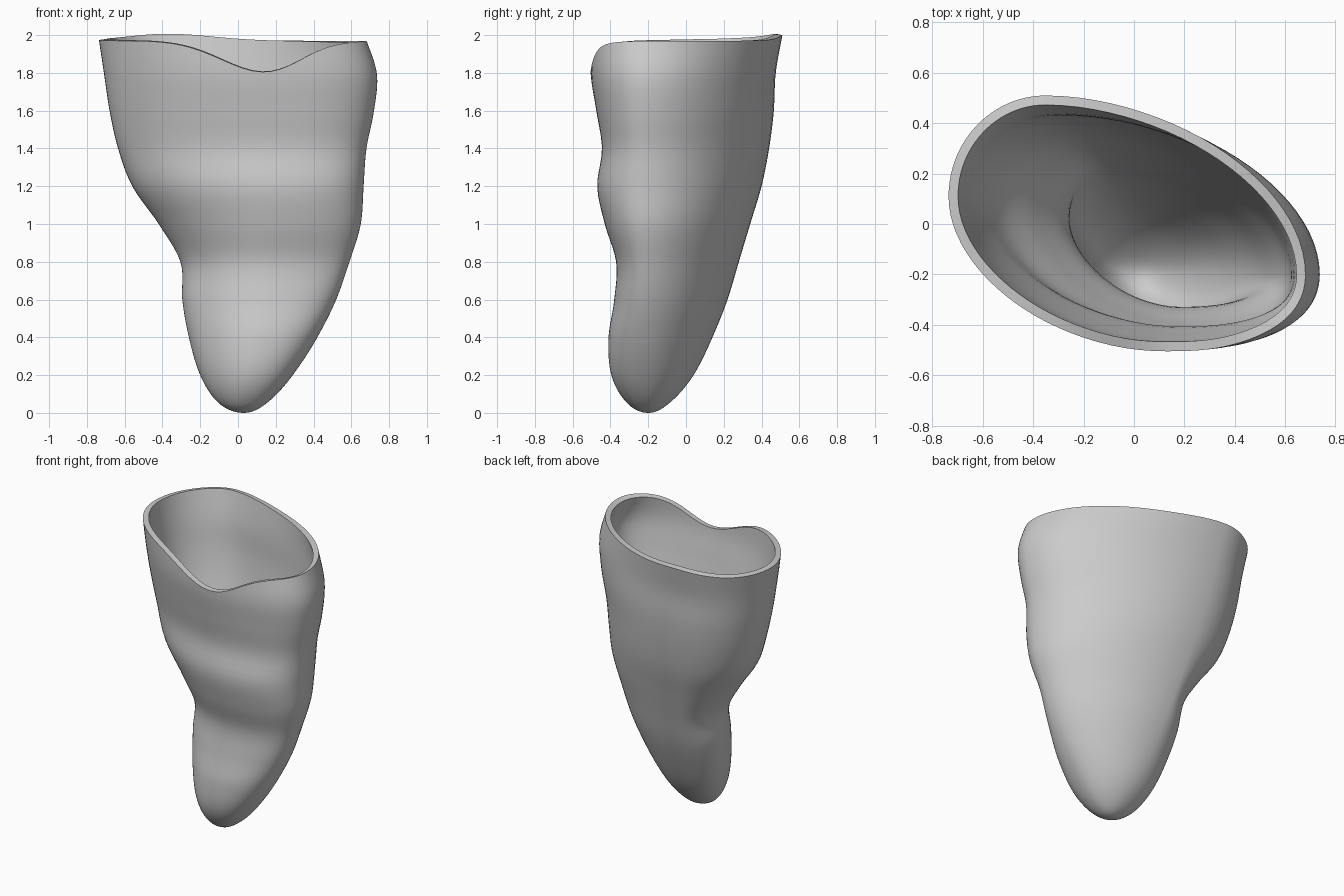
import bpy
import bmesh
import math

cube = bpy.data.objects.get("Cube")
if cube:
    bpy.data.objects.remove(cube, do_unlink=True)

# Height, then extent of the shell: left x, right x, front y, back y
KEYS = [
    (0, .03, .03, -.2, -.2),
    (.05, -.1, .15, -.31, -.09),
    (.2, -.2, .29, -.395, .04),
    (.4, -.26, .42, -.41, .14),
    (.6, -.295, .52, -.38, .22),
    (.8, -.305, .59, -.37, .28),
    (1, -.42, .65, -.43, .34),
    (1.2, -.56, .665, -.47, .4),
    (1.4, -.635, .68, -.445, .44),
    (1.6, -.68, .72, -.475, .465),
    (1.8, -.71, .735, -.505, .475),
    (2, -.74, .67, -.5, .51),
]
STOPS = [math.sqrt(k[0]) for k in KEYS]
SIDE, RINGS, RIM = 24, 72, 1.97


def slope(i, c):
    a, b = max(i - 1, 0), min(i + 1, len(KEYS) - 1)
    return (KEYS[b][c] - KEYS[a][c]) / (STOPS[b] - STOPS[a])


def extents(z):
    """Smoothly interpolated extents at height z."""
    s = min(math.sqrt(z), STOPS[-1])
    i = max(k for k in range(len(KEYS) - 1) if STOPS[k] <= s)
    h = STOPS[i + 1] - STOPS[i]
    t = (s - STOPS[i]) / h
    ease = t * t * (3 - 2 * t)
    return [KEYS[i][c] * (1 - ease) + KEYS[i + 1][c] * ease
            + h * t * (1 - t) * ((1 - t) * slope(i, c) - t * slope(i + 1, c))
            for c in range(1, 5)]


def section_point(z, column):
    """Point of the skewed oval section, going left, front, right, back."""
    left, right, front, back = extents(z)
    pts = [(left, -.2 + .32 * (1 - math.exp(-z / .6))),
           (.03 + .03 * z + .15 * math.sin(math.pi * z / 2), front),
           (right, -.2),
           (.03 - .19 * z, back)]
    q, step = divmod(column, SIDE)
    t = step / SIDE
    p, e = pts[q], pts[(q + 1) % 4]
    k = (.5, .64, .5, .56)[q]
    dx, dy = (e[0] - p[0]) * k, (e[1] - p[1]) * k
    if q % 2 == 0:
        a, b = (p[0], p[1] + dy), (e[0] - dx, e[1])
    else:
        a, b = (p[0] + dx, p[1]), (e[0], e[1] - dy)
    w = ((1 - t) ** 3, 3 * t * (1 - t) ** 2, 3 * t * t * (1 - t), t ** 3)
    return [sum(f * v[c] for f, v in zip(w, (p, a, b, e))) for c in (0, 1)]


def rim_height(column):
    """Trim line: scooped at the front, slightly raised at the back."""
    x, y = section_point(RIM, column)
    if y < -.15:
        fade = min((-.15 - y) / .2, 1)
        return RIM - .165 * fade * math.exp(-((x - .1) / .29) ** 2)
    fade = min((y + .15) / .4, 1)
    return RIM + .03 * fade * math.exp(-((x + .35) / .3) ** 2)


# Lofted outer surface, closed at the tip
bm = bmesh.new()
tip = bm.verts.new((.03, -.2, 0))
rims = [rim_height(c) for c in range(4 * SIDE)]
previous = None
for r in range(1, RINGS + 1):
    base = RIM * (r / RINGS) ** 2
    ring = []
    for c, top in enumerate(rims):
        blend = max(0, (base - 1.5) / (RIM - 1.5))
        z = base + (top - RIM) * blend
        x, y = section_point(z, c)
        ring.append(bm.verts.new((x, y, z)))
    for c in range(len(ring)):
        n = (c + 1) % len(ring)
        if previous:
            bm.faces.new((previous[c], previous[n], ring[n], ring[c]))
        else:
            bm.faces.new((tip, ring[n], ring[c]))
    previous = ring
bmesh.ops.recalc_face_normals(bm, faces=bm.faces)
# An open surface needs its outside confirmed at the tip
bm.normal_update()
if tip.normal.z > 0:
    bmesh.ops.reverse_faces(bm, faces=bm.faces)
mesh = bpy.data.meshes.new("socket_shell")
bm.to_mesh(mesh)
bm.free()

shell = bpy.data.objects.new("socket_shell", mesh)
bpy.context.collection.objects.link(shell)
bpy.context.view_layer.objects.active = shell
shell.select_set(True)

# Wall thickness, grown inwards
wall = shell.modifiers.new("wall", "SOLIDIFY")
wall.thickness = .038
wall.offset = -1
bpy.ops.object.modifier_apply(modifier=wall.name)
bpy.ops.object.shade_smooth_by_angle(angle=math.radians(40))

# Plain grey plastic
grey = bpy.data.materials.new("plain_grey")
grey.use_nodes = True
colour = (.6, .6, .6, 1)
grey.diffuse_color = colour
grey.node_tree.nodes["Principled BSDF"].inputs["Base Color"].default_value = colour
mesh.materials.append(grey)
